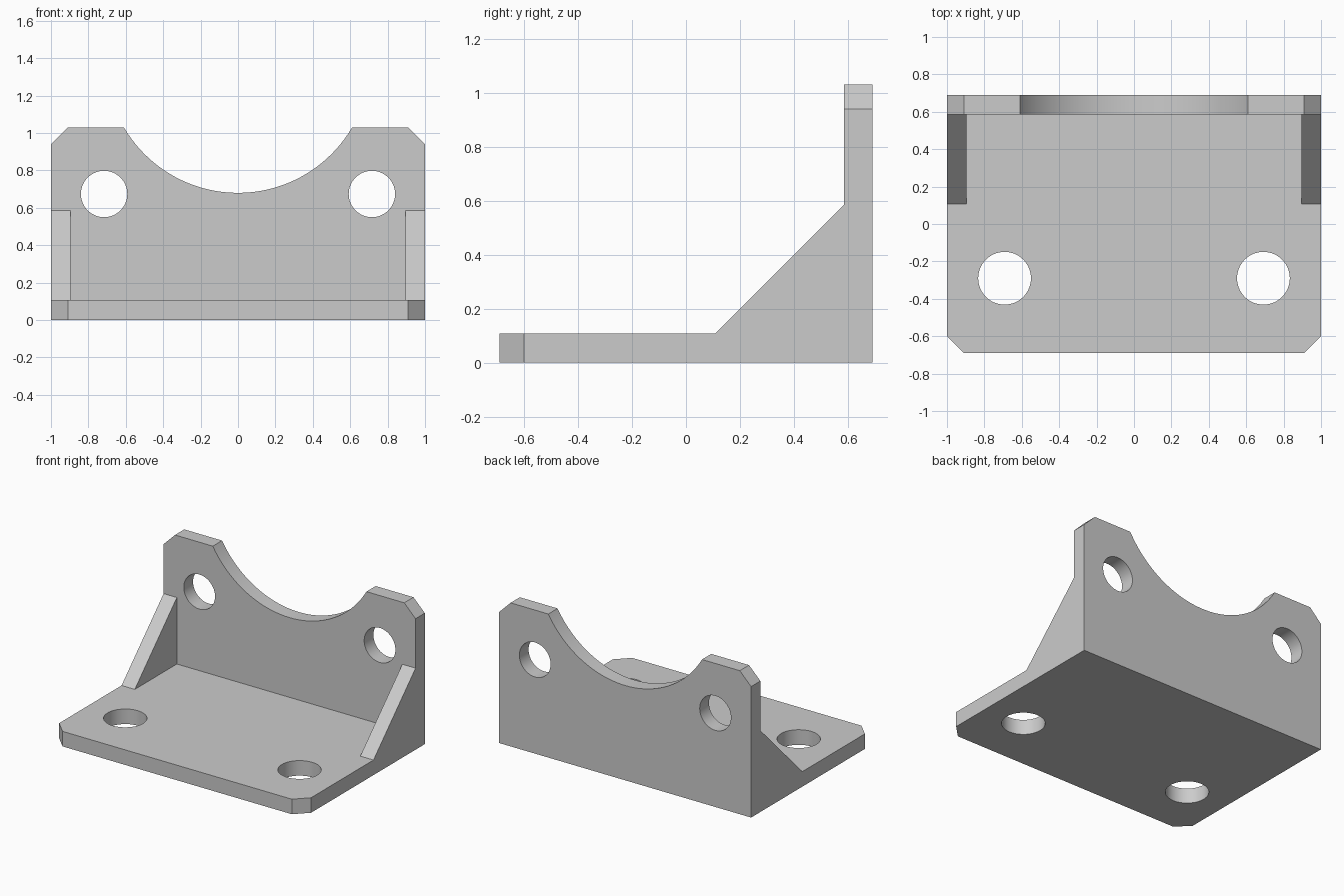
import bpy, bmesh, math
from mathutils import Matrix

cube = bpy.data.objects.get("Cube")
if cube:
    bpy.data.objects.remove(cube, do_unlink=True)

DEPTH, HEIGHT, THICK, CHAMFER = 0.69, 1.03, 0.108, 0.09
WALL_Y, INNER_X = 0.585, 0.895

grey = bpy.data.materials.new("plain grey")
grey.use_nodes = True
COLOUR = (0.6, 0.6, 0.6, 1)
grey.diffuse_color = COLOUR
grey.node_tree.nodes["Principled BSDF"].inputs["Base Color"].default_value = COLOUR


def make_object(name, bm):
    bmesh.ops.recalc_face_normals(bm, faces=bm.faces)
    mesh = bpy.data.meshes.new(name)
    bm.to_mesh(mesh)
    bm.free()
    mesh.materials.append(grey)
    obj = bpy.data.objects.new(name, mesh)
    bpy.context.collection.objects.link(obj)
    return obj


def box(name, low, high):
    bm = bmesh.new()
    bmesh.ops.create_cube(bm, size=1)
    for v in bm.verts:
        v.co = [h if c > 0 else l for c, l, h in zip(v.co, low, high)]
    return make_object(name, bm)


def cylinder(name, centre, radius, length, axis, sides):
    bm = bmesh.new()
    turn = Matrix.Rotation(math.pi / 2, 4, "X") if axis == "Y" else Matrix()
    bmesh.ops.create_cone(bm, cap_ends=True, segments=sides, radius1=radius,
                          radius2=radius, depth=length,
                          matrix=Matrix.Translation(centre) @ turn)
    return make_object(name, bm)


# Body: side profile with the gusset slope, drawn out across the width
profile = [(-DEPTH, 0), (DEPTH, 0), (DEPTH, HEIGHT), (WALL_Y, HEIGHT),
           (WALL_Y, WALL_Y), (THICK, THICK), (-DEPTH, THICK)]
bm = bmesh.new()
side = bm.faces.new([bm.verts.new((-1, y, z)) for y, z in profile])
result = bmesh.ops.extrude_face_region(bm, geom=[side])
for item in result["geom"]:
    if isinstance(item, bmesh.types.BMVert):
        item.co.x = 1


# Chamfers on the front corners of the base and top corners of the wall
def is_corner(edge):
    a, b = (v.co for v in edge.verts)
    if abs(a.x - b.x) > 1:
        return False
    front = max(a.y, b.y) < -DEPTH + 0.01
    top = min(a.z, b.z) > HEIGHT - 0.01
    return front or top


bmesh.ops.bevel(bm, geom=[e for e in bm.edges if is_corner(e)],
                offset=CHAMFER, segments=1, affect="EDGES")
bracket = make_object("angle_bracket", bm)

# Cutters: pocket between gussets, round saddle, bolt holes
half_chord, sagitta = 0.61, 0.35
saddle_radius = (half_chord ** 2 + sagitta ** 2) / (2 * sagitta)
cutters = [
    box("pocket_cutter", (-INNER_X, -1, THICK), (INNER_X, WALL_Y, 2)),
    cylinder("saddle_cutter", (0, DEPTH, HEIGHT - sagitta + saddle_radius),
             saddle_radius, 1, "Y", 128),
]
for s in (-1, 1):
    cutters.append(cylinder("wall_hole_cutter", (s * 0.716, DEPTH, 0.674),
                            0.124, 0.6, "Y", 64))
    cutters.append(cylinder("base_hole_cutter", (s * 0.692, -0.29, 0),
                            0.141, 0.6, "Z", 64))

bpy.context.view_layer.objects.active = bracket
bracket.select_set(True)
for cutter in cutters:
    cutter.hide_render = True
    mod = bracket.modifiers.new("cut", "BOOLEAN")
    mod.operation = "DIFFERENCE"
    mod.solver = "EXACT"
    mod.object = cutter
    bpy.ops.object.modifier_apply(modifier=mod.name)
    bpy.data.objects.remove(cutter, do_unlink=True)

# Merge leftover flat splits, then smooth the round cuts only
bm = bmesh.new()
bm.from_mesh(bracket.data)
bmesh.ops.remove_doubles(bm, verts=bm.verts, dist=0.0001)
bmesh.ops.dissolve_limit(bm, angle_limit=math.radians(0.5),
                         verts=bm.verts, edges=bm.edges)
bm.to_mesh(bracket.data)
bm.free()
bpy.ops.object.shade_smooth_by_angle(angle=math.radians(30))
